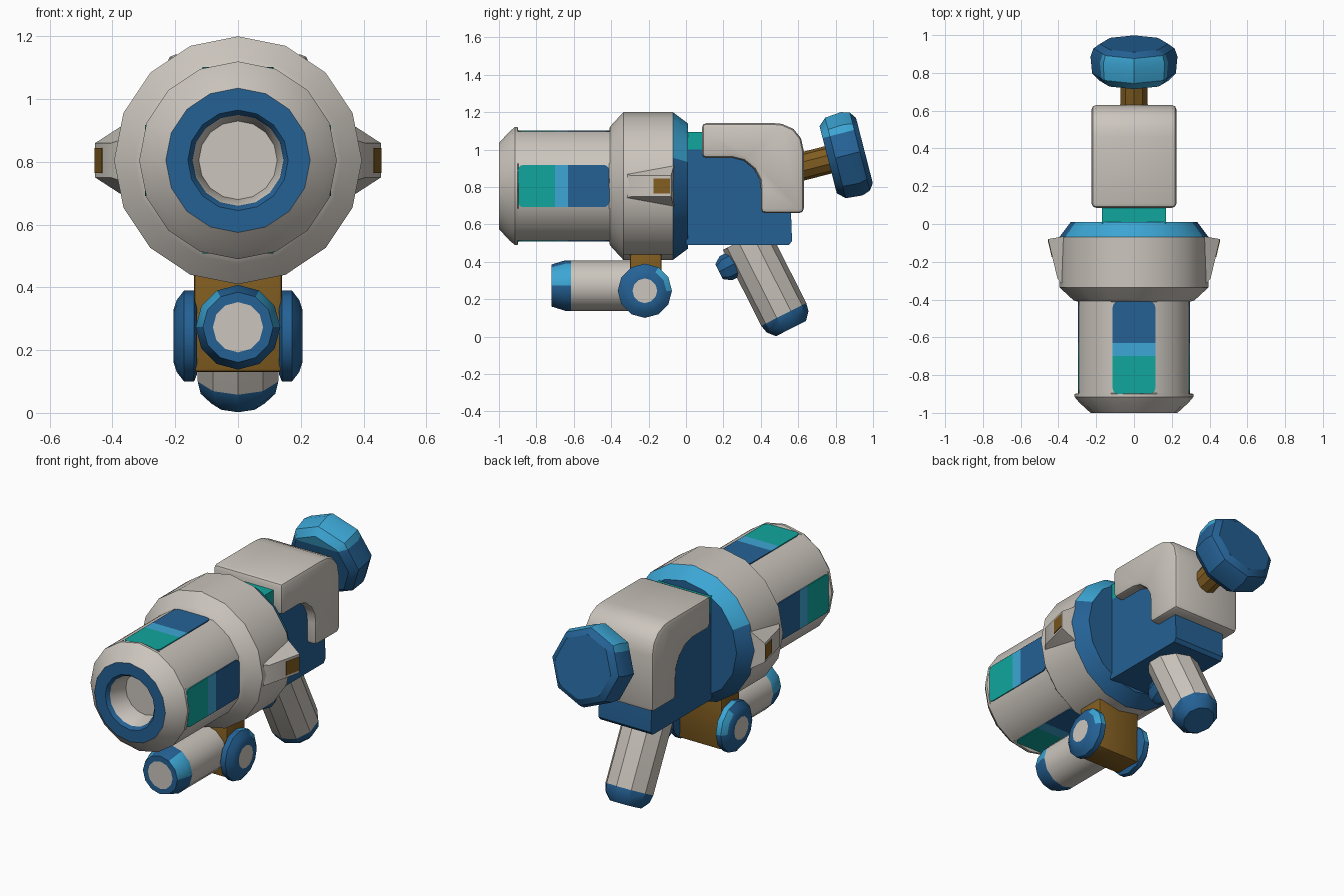
import bpy, bmesh
from math import sin, cos, pi, radians
from mathutils import Vector

cube = bpy.data.objects.get("Cube")
if cube:
    bpy.data.objects.remove(cube, do_unlink=True)

COLOURS = {
    "warm grey": (0.60, 0.56, 0.51),
    "dark blue": (0.018, 0.12, 0.30),
    "light blue": (0.045, 0.38, 0.66),
    "teal": (0.005, 0.38, 0.34),
    "bronze": (0.22, 0.11, 0.015),
}
NAMES = list(COLOURS)
MATS = []
for name, rgb in COLOURS.items():
    mat = bpy.data.materials.new(name)
    mat.use_nodes = True
    mat.diffuse_color = (*rgb, 1)
    mat.node_tree.nodes["Principled BSDF"].inputs["Base Color"].default_value = (*rgb, 1)
    MATS.append(mat)

X, Y, Z = Vector((1, 0, 0)), Vector((0, 1, 0)), Vector((0, 0, 1))
AXIS = Vector((0, 0, 0.805))


def finish(name, bm, paint, bevel=0, angle=35):
    """Colour the faces by a rule or one name, then make the object."""
    bmesh.ops.recalc_face_normals(bm, faces=bm.faces)
    for f in bm.faces:
        f.material_index = NAMES.index(paint(f.calc_center_median()) if callable(paint) else paint)
    mesh = bpy.data.meshes.new(name)
    bm.to_mesh(mesh)
    bm.free()
    for m in MATS:
        mesh.materials.append(m)
    ob = bpy.data.objects.new(name, mesh)
    bpy.context.collection.objects.link(ob)
    bpy.ops.object.select_all(action='DESELECT')
    ob.select_set(True)
    bpy.context.view_layer.objects.active = ob
    if bevel:
        mod = ob.modifiers.new("Bevel", 'BEVEL')
        mod.width, mod.segments = bevel, 2
        mod.limit_method, mod.angle_limit = 'ANGLE', radians(50)
        bpy.ops.object.modifier_apply(modifier=mod.name)
    bpy.ops.object.shade_smooth_by_angle(angle=radians(angle))
    return ob


def cut(bm, co, no):
    bmesh.ops.bisect_plane(bm, geom=bm.verts[:] + bm.edges[:] + bm.faces[:],
                           plane_co=co, plane_no=no)


def lathe(name, profile, sides, base, axis, up, paint, split=None):
    """Turn (distance, radius[, flattened]) points; paint sees (distance, up, side)."""
    base, axis, up = Vector(base), Vector(axis).normalized(), Vector(up).normalized()
    side = axis.cross(up)
    bm = bmesh.new()
    rings = []
    for t, r, *flat in profile:
        ring = []
        for k in range(sides):
            a = 2 * pi * k / sides
            q = r * cos(2 * pi / sides) if flat and k % 4 == 0 else r
            ring.append(bm.verts.new(base + axis * t + (up * cos(a) + side * sin(a)) * q))
        rings.append(ring)
    for r0, r1 in zip(rings, rings[1:]):
        for k in range(sides):
            j = (k + 1) % sides
            bm.faces.new((r0[k], r0[j], r1[j], r1[k]))
    bm.faces.new(rings[0])
    bm.faces.new(rings[-1])
    if split is not None:
        cut(bm, base + up * split, up)
    rule = paint
    if callable(paint):
        def rule(c):
            d = c - base
            return paint(d.dot(axis), d.dot(up), d.dot(side))
    return finish(name, bm, rule)


def prism(name, pts, normal, across, low, high, paint, origin=(0, 0, 0), bevel=0, bands=()):
    """Extrude an outline of (y, across) points along the normal."""
    bm = bmesh.new()
    ends = [[bm.verts.new(Vector(origin) + Y * y + across * w + normal * h) for y, w in pts]
            for h in (low, high)]
    n = len(pts)
    for k in range(n):
        j = (k + 1) % n
        bm.faces.new((ends[0][k], ends[0][j], ends[1][j], ends[1][k]))
    for e in ends:
        bm.faces.new(e)
    for y in bands:
        cut(bm, Y * y, Y)
    return finish(name, bm, paint, bevel)


def hull(name, pts, paint, bevel=0):
    bm = bmesh.new()
    for p in pts:
        bm.verts.new(p)
    bmesh.ops.convex_hull(bm, input=bm.verts)
    bmesh.ops.dissolve_limit(bm, angle_limit=0.02, verts=bm.verts, edges=bm.edges)
    return finish(name, bm, paint, bevel)


def box(name, x, y0, y1, z0, z1, paint, bevel=0):
    return prism(name, [(y0, z0), (y1, z0), (y1, z1), (y0, z1)], X, Z, -x, x, paint, bevel=bevel)


# Main barrel, with muzzle ring, bore, flattened window seats and rear collar
def barrel_paint(t, u, s):
    r = (u * u + s * s) ** 0.5
    if t < -0.975:
        return "dark blue" if r < 0.235 and t < -0.985 else "warm grey"
    if t > -0.06:
        return "light blue" if u > 0.12 and r > 0.2 else "dark blue"
    return "warm grey"


lathe("barrel", [(-0.86, 0.125), (-0.98, 0.145), (-1, 0.16), (-1, 0.23), (-0.945, 0.29),
                 (-0.915, 0.315), (-0.9, 0.315), (-0.895, 0.315, 1), (-0.412, 0.315, 1),
                 (-0.407, 0.315), (-0.395, 0.33), (-0.335, 0.395), (-0.07, 0.395),
                 (0.01, 0.335)],
      16, AXIS, Y, Z, barrel_paint)

# Four banded windows round the barrel
outline = []
for cy, cw, start in ((-0.44, 0.083, 0), (-0.87, 0.083, 90), (-0.87, -0.083, 180), (-0.44, -0.083, 270)):
    for step in (0, 30, 60, 90):
        a = radians(start + step)
        outline.append((cy + 0.03 * cos(a), cw + 0.03 * sin(a)))


def window_paint(c):
    return "teal" if c.y < -0.7 else "light blue" if c.y < -0.63 else "dark blue"


for label, a in (("left", 0), ("top", 90), ("right", 180), ("bottom", 270)):
    a = radians(a)
    prism(label + "_window", outline, Vector((cos(a), 0, sin(a))), Vector((-sin(a), 0, cos(a))),
          0.289, 0.297, window_paint, AXIS, bands=(-0.7, -0.63))

# Side lugs with bronze insets, and the wheels of the lower bracket
for label, s in (("left", 1), ("right", -1)):
    hull(label + "_lug", [(s * x, y, 0.805 + e * h) for e in (-1, 1) for x, y, h in
                          ((0.455, -0.08, 0.055), (0.405, -0.29, 0.055),
                           (0.37, -0.065, 0.11), (0.36, -0.34, 0.07))], "warm grey")
    hull(label + "_lug_inset", [(s * (0.474 + 0.238 * y + d), y, 0.805 + e * 0.04)
                                for e in (-1, 1) for y in (-0.175, -0.085)
                                for d in (-0.004, 0.003)], "bronze")

    def wheel_paint(t, u, v, s=s):
        if t > 0.2 and u * u + v * v < 0.003:
            return "warm grey"
        front = v * -s
        return "light blue" if 0.15 < t < 0.203 and 0.6 * u + 0.8 * front > 0.105 else "dark blue"

    lathe(label + "_wheel", [(0.13, 0.12), (0.14, 0.145), (0.172, 0.145), (0.195, 0.115),
                             (0.205, 0.085), (0.205, 0.066)],
          12, (0, -0.22, 0.245), X * s, Z, wheel_paint)

box("lower_bracket", 0.14, -0.3, -0.13, 0.13, 0.5, "bronze", 0.012)


# Lower tube with painted tip
def tube_paint(t, u, s):
    r = (u * u + s * s) ** 0.5
    if t < 0.1:
        return "warm grey"
    if t > 0.415:
        return "warm grey" if r < 0.04 else "dark blue"
    return "light blue" if 0 < u < 0.1 else "dark blue"


def tip_paint(t, u, s):
    if t < 0.315:
        return "warm grey"
    return tube_paint(t, u, s)


lathe("lower_tube", [(0, 0.135), (0.315, 0.135), (0.345, 0.135), (0.42, 0.112), (0.42, 0.08)],
      12, (0, -0.3, 0.273), -Y, Z, tip_paint)

# Receiver block, teal bridge and stepped rear cover
prism("receiver", [(0, 0.49), (0.55, 0.49), (0.567, 0.51), (0.56, 0.7), (0.5, 1.0), (0, 1.0)],
      X, Z, -0.17, 0.17, "dark blue")
box("bridge", 0.17, 0, 0.2, 1.0, 1.095, "teal")
prism("rear_cover", [(0.085, 0.955), (0.25, 0.955), (0.31, 0.94), (0.365, 0.895), (0.395, 0.84),
                     (0.4, 0.79), (0.4, 0.66), (0.63, 0.66), (0.63, 0.99), (0.615, 1.06),
                     (0.575, 1.11), (0.515, 1.137), (0.46, 1.142), (0.085, 1.142)],
      X, Z, -0.225, 0.225, "warm grey", bevel=0.025)

# Grip and trigger
GRIP = Vector((0, 0.45, -0.89))
GRIP_UP = Vector((0, 0.89, 0.45))
lathe("grip", [(-0.05, 0.135), (0.405, 0.135), (0.45, 0.125), (0.49, 0.09)],
      10, (0, 0.34, 0.48), GRIP, GRIP_UP,
      lambda t, u, s: "dark blue" if t > 0.4 else "warm grey")
lathe("trigger", [(0, 0.072), (0.165, 0.072), (0.205, 0.045)], 8,
      (0, 0.36, 0.44), -GRIP_UP, -GRIP, "dark blue")

# Rear rod and knob
PULL = Vector((0, 0.968, 0.249))
PULL_UP = Vector((0, -0.249, 0.968))
KNOB = Vector((0, 0.857, 0.97))
lathe("rear_rod", [(-0.32, 0.075), (-0.05, 0.075)], 10, KNOB, PULL, PULL_UP, "bronze")
lathe("rear_knob", [(-0.1, 0.185), (-0.06, 0.222), (0.03, 0.23), (0.075, 0.215), (0.1, 0.18)],
      8, KNOB, PULL, PULL_UP,
      lambda t, u, s: "light blue" if u > 0.12 and t < 0.07 else "dark blue", split=0.12)
